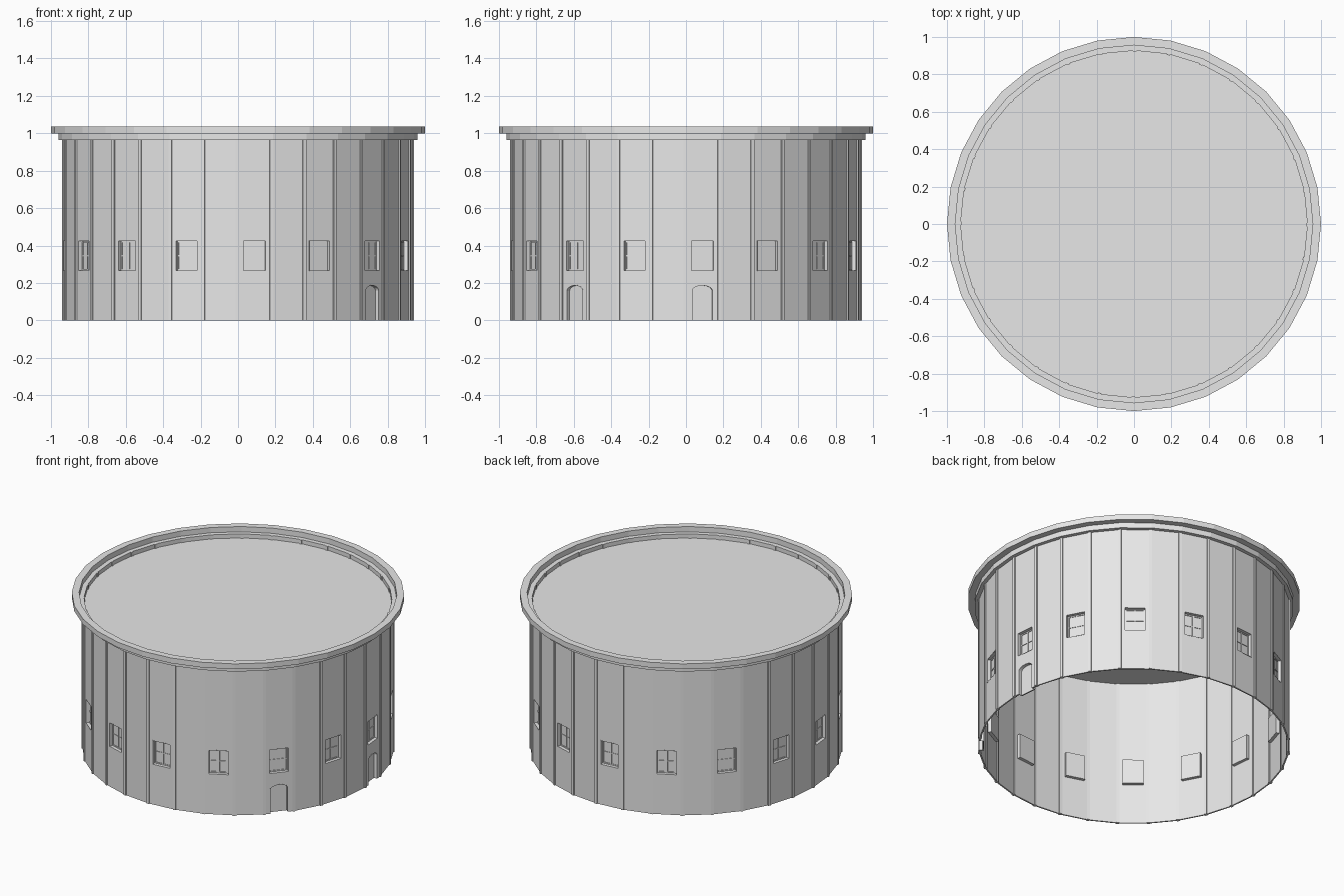
import bpy, bmesh, math
from mathutils import Vector

if "Cube" in bpy.data.objects:
    bpy.data.objects.remove(bpy.data.objects["Cube"])

SIDES = 32
STEP = 2 * math.pi / SIDES
TURN = math.radians(-0.25)        # slight turn of the wall against the cornice
OUTER, INNER = 0.936, 0.927       # wall corner radii
FACE = OUTER * math.cos(STEP / 2)  # distance of a flat wall face from the axis
BACK = FACE - 0.03                # back of window and door units

plaster = bpy.data.materials.new("light grey")
plaster.use_nodes = True
plaster.diffuse_color = (0.8, 0.8, 0.8, 1)
plaster.node_tree.nodes["Principled BSDF"].inputs["Base Color"].default_value = (0.8, 0.8, 0.8, 1)


def finish(bm, name):
    bmesh.ops.recalc_face_normals(bm, faces=bm.faces)
    mesh = bpy.data.meshes.new(name)
    bm.to_mesh(mesh)
    bm.free()
    mesh.materials.append(plaster)
    ob = bpy.data.objects.new(name, mesh)
    bpy.context.collection.objects.link(ob)
    return ob


def place(angle, u, r, z):
    """Point at sideways offset u and distance r on the wall facing angle."""
    s, c = math.sin(angle), math.cos(angle)
    return Vector((s * r + c * u, -c * r + s * u, z))


def band(bm, outline_a, outline_b, closed=True):
    """Skin between two matching outlines."""
    n = len(outline_a)
    for i in range(n if closed else n - 1):
        j = (i + 1) % n
        bm.faces.new((outline_a[i], outline_a[j], outline_b[j], outline_b[i]))


def prism(bm, angle, outline, r0, r1):
    """Solid block with the given (u, z) outline between two distances."""
    a, b = ([bm.verts.new(place(angle, u, r, z)) for u, z in outline] for r in (r0, r1))
    bm.faces.new(a)
    bm.faces.new(b)
    band(bm, a, b)


def casing(bm, angle, inner, outer, r0, r1, closed=True):
    """Surround between an inner and an outer outline."""
    loops = [[bm.verts.new(place(angle, u, r, z)) for u, z in line]
             for line, r in ((inner, r0), (outer, r0), (outer, r1), (inner, r1))]
    for i in range(4):
        band(bm, loops[i], loops[(i + 1) % 4], closed)
    if not closed:
        for end in (0, -1):
            bm.faces.new([loop[end] for loop in loops])


def rect(u, z, w, h):
    return [(u - w / 2, z - h / 2), (u + w / 2, z - h / 2),
            (u + w / 2, z + h / 2), (u - w / 2, z + h / 2)]


def arch(w, spring, rise, base=0.0):
    curve = [(w / 2 * math.cos(a), spring + rise * math.sin(a))
             for a in (math.pi * i / 12 for i in range(13))]
    return [(w / 2, base)] + curve + [(-w / 2, base)]


def ring(name, r_in, r_out, z0, z1, turn=0.0):
    """Hollow many-sided ring around the axis."""
    bm = bmesh.new()
    loops = [[bm.verts.new(place(i * STEP + turn, 0, r, z)) for i in range(SIDES)]
             for r, z in ((r_in, z0), (r_out, z0), (r_out, z1), (r_in, z1))]
    for i in range(4):
        band(bm, loops[i], loops[(i + 1) % 4])
    return finish(bm, name)


window_angles = [(2 * k + 0.5) * STEP + TURN for k in range(SIDES // 2)]
door_angles = [window_angles[2], window_angles[4]]
WIN_Z, WIN_W, WIN_H = 0.345, 0.122, 0.16

# Wall with window and door openings
wall = ring("wall", INNER, OUTER, 0, 1.0, TURN)
bm = bmesh.new()
for a in window_angles:
    prism(bm, a, rect(0, WIN_Z, WIN_W, WIN_H), 0.88, 0.97)
for a in door_angles:
    prism(bm, a, arch(0.112, 0.158, 0.03, -0.05), 0.88, 0.97)
cutter = finish(bm, "opening_cutter")
cutter.hide_render = True
cut = wall.modifiers.new("openings", "BOOLEAN")
cut.operation, cut.solver, cut.object = "DIFFERENCE", "EXACT", cutter
bpy.context.view_layer.objects.active = wall
bpy.ops.object.modifier_apply(modifier=cut.name)
bpy.data.objects.remove(cutter)

# Slim posts at every wall corner
bm = bmesh.new()
for i in range(SIDES):
    prism(bm, i * STEP + TURN, rect(0, 0.5, 0.018, 1.0), 0.921, 0.942)
finish(bm, "corner_posts")

# Windows: surround, pane and glazing bars
frames, panes, bars = bmesh.new(), bmesh.new(), bmesh.new()
for a in window_angles:
    casing(frames, a, rect(0, WIN_Z, WIN_W - 0.004, WIN_H - 0.004),
           rect(0, WIN_Z, WIN_W + 0.002, WIN_H + 0.002), BACK, FACE + 0.0005)
    prism(panes, a, rect(0, WIN_Z, WIN_W - 0.004, WIN_H - 0.004), BACK, BACK + 0.006)
    prism(bars, a, rect(0, WIN_Z, 0.006, WIN_H - 0.006), BACK + 0.005, BACK + 0.01)
    prism(bars, a, rect(0, WIN_Z, WIN_W - 0.006, 0.006), BACK + 0.005, BACK + 0.0095)
    casing(bars, a, rect(0, WIN_Z, WIN_W - 0.02, WIN_H - 0.02),
           rect(0, WIN_Z, WIN_W - 0.005, WIN_H - 0.005), BACK + 0.005, BACK + 0.01)
finish(frames, "window_frames")
finish(panes, "window_panes")
finish(bars, "glazing_bars")

# Arched doors with reveals
reveals, leaves = bmesh.new(), bmesh.new()
for a in door_angles:
    casing(reveals, a, arch(0.108, 0.158, 0.028), arch(0.114, 0.158, 0.031),
           BACK, FACE + 0.0005, closed=False)
    prism(leaves, a, arch(0.108, 0.158, 0.028), BACK, BACK + 0.008)
finish(reveals, "door_reveals")
finish(leaves, "door_leaves")

# Stepped cornice
ring("lower_cornice", 0.934, 0.96, 0.965, 1.0)
ring("upper_cornice", 0.956, 1.0, 1.0, 1.035)

# Flat roof set just below the parapet
bm = bmesh.new()
bmesh.ops.create_cone(bm, cap_ends=True, segments=SIDES, radius1=0.93, radius2=0.93, depth=0.01)
bmesh.ops.translate(bm, verts=bm.verts, vec=(0, 0, 0.968))
finish(bm, "roof")
